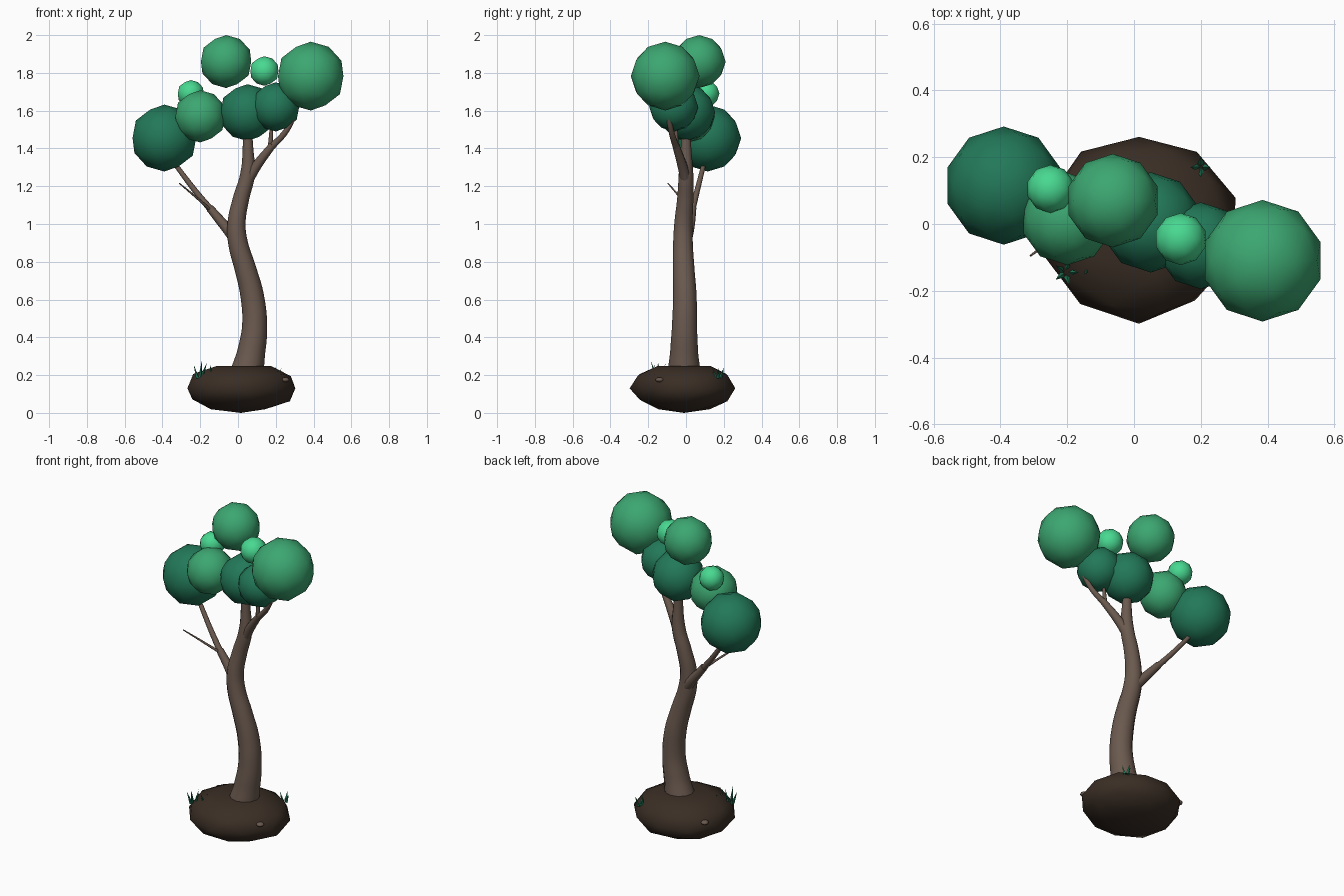
import bpy
import math
import random
from mathutils import Vector

random.seed(4)
if "Cube" in bpy.data.objects:
    bpy.data.objects.remove(bpy.data.objects["Cube"], do_unlink=True)


def material(name, rgb):
    m = bpy.data.materials.new(name)
    m.use_nodes = True
    m.diffuse_color = (*rgb, 1)
    m.node_tree.nodes["Principled BSDF"].inputs["Base Color"].default_value = (*rgb, 1)
    return m


bark = material("bark_brown", (0.147, 0.102, 0.078))
soil = material("soil_brown", (0.042, 0.027, 0.018))
dark = material("dark_green", (0.016, 0.19, 0.1))
medium = material("medium_green", (0.045, 0.386, 0.165))
light = material("light_green", (0.065, 0.69, 0.283))


def ball(name, center, radius, mat):
    """Low-poly, smooth-shaded ball."""
    bpy.ops.mesh.primitive_ico_sphere_add(subdivisions=2, radius=radius, location=center)
    ob = bpy.context.object
    ob.name = name
    ob.data.materials.append(mat)
    bpy.ops.object.shade_smooth()
    return ob


def limb(name, points, sides=3):
    """Tapered round tube through (x, y, z, radius) points."""
    cu = bpy.data.curves.new(name, "CURVE")
    cu.dimensions = "3D"
    cu.bevel_depth = 1
    cu.bevel_resolution = sides
    cu.resolution_u = 5
    cu.use_fill_caps = True
    sp = cu.splines.new("BEZIER")
    sp.bezier_points.add(len(points) - 1)
    for bp, (x, y, z, r) in zip(sp.bezier_points, points):
        bp.co = (x, y, z)
        bp.radius = r
        bp.handle_left_type = bp.handle_right_type = "AUTO"
    ob = bpy.data.objects.new(name, cu)
    bpy.context.collection.objects.link(ob)
    bpy.ops.object.select_all(action="DESELECT")
    ob.select_set(True)
    bpy.context.view_layer.objects.active = ob
    bpy.ops.object.convert(target="MESH")
    ob = bpy.context.object
    ob.data.materials.append(bark)
    bpy.ops.object.shade_smooth_by_angle(angle=math.radians(50))
    return ob


# Soil mound: squashed ball with flattened top and slightly uneven rim
mound = ball("soil_mound", (0.015, -0.01, 0.13), 1, soil)
for v in mound.data.vertices:
    wobble = random.uniform(0.96, 1.04)
    v.co.x *= 0.295 * wobble
    v.co.y *= 0.28 * wobble
    v.co.z = min(v.co.z * 0.145, 0.118) if v.co.z > 0 else v.co.z * 0.13

# Trunk and branches
limb("trunk", [(0.04, -0.01, 0.18, 0.092), (0.07, -0.01, 0.32, 0.074),
               (0.088, -0.008, 0.46, 0.066), (0.075, -0.006, 0.62, 0.062),
               (0.04, -0.012, 0.76, 0.057), (0.0, -0.016, 0.9, 0.052),
               (-0.008, -0.014, 1.0, 0.048), (0.015, -0.004, 1.13, 0.043),
               (0.05, 0, 1.26, 0.039), (0.053, 0, 1.4, 0.028),
               (0.045, 0, 1.55, 0.022)], 4)
limb("right_branch_base", [(-0.01, 0.0, 0.92, 0.034), (-0.07, 0.02, 0.99, 0.027),
                           (-0.15, 0.035, 1.085, 0.021)])
limb("right_branch_tip", [(-0.135, 0.03, 1.065, 0.018), (-0.23, 0.06, 1.18, 0.015),
                          (-0.35, 0.1, 1.34, 0.012)])
limb("right_twig", [(-0.14, 0.03, 1.07, 0.008), (-0.22, -0.03, 1.14, 0.006),
                    (-0.31, -0.095, 1.215, 0.003)])
limb("left_branch_base", [(0.05, 0, 1.23, 0.03), (0.1, -0.02, 1.31, 0.026),
                          (0.185, -0.055, 1.42, 0.019)])
limb("left_branch_tip", [(0.17, -0.05, 1.4, 0.018), (0.26, -0.08, 1.5, 0.015),
                         (0.32, -0.1, 1.64, 0.012)])
limb("left_twig", [(0.17, -0.05, 1.4, 0.013), (0.18, -0.055, 1.55, 0.008)])

# Foliage balls
for name, center, radius, mat in [
    ("right_low_foliage", (-0.39, 0.115, 1.455), 0.177, dark),
    ("right_inner_foliage", (-0.2, 0.015, 1.57), 0.138, medium),
    ("top_foliage", (-0.063, 0.07, 1.86), 0.14, medium),
    ("center_foliage", (0.05, 0.005, 1.59), 0.15, dark),
    ("left_inner_foliage", (0.2, -0.065, 1.62), 0.13, dark),
    ("left_high_foliage", (0.385, -0.11, 1.783), 0.182, medium),
    ("right_leaf_tuft", (-0.25, 0.105, 1.69), 0.072, light),
    ("left_leaf_tuft", (0.14, -0.045, 1.81), 0.078, light),
]:
    ball(name, center, radius, mat)

# Pebbles half sunk in the mound
for name, center in [("left_pebble", (0.25, -0.14, 0.175)),
                     ("right_pebble", (-0.22, 0.13, 0.175))]:
    pebble = ball(name, center, 0.022, bark)
    pebble.scale = (1, 1, 0.6)


def grass(name, x, y, count, height):
    """Clump of thin leaning blades."""
    for i in range(count):
        turn = i * math.tau / count
        lean = Vector((0.35 * math.cos(turn), 0.35 * math.sin(turn), 1)).normalized()
        h = height * random.uniform(0.65, 1)
        foot = Vector((x + 0.012 * math.cos(turn), y + 0.012 * math.sin(turn), 0.185))
        bpy.ops.mesh.primitive_cone_add(vertices=4, radius1=0.01, radius2=0, depth=h,
                                        location=foot + lean * h / 2)
        ob = bpy.context.object
        ob.name = f"{name}_blade_{i + 1}"
        ob.rotation_euler = lean.to_track_quat("Z", "Y").to_euler()
        ob.data.materials.append(dark)


grass("front_grass", -0.205, -0.145, 5, 0.1)
grass("inner_grass", -0.13, -0.12, 3, 0.09)
grass("back_grass", 0.2, 0.17, 4, 0.07)
